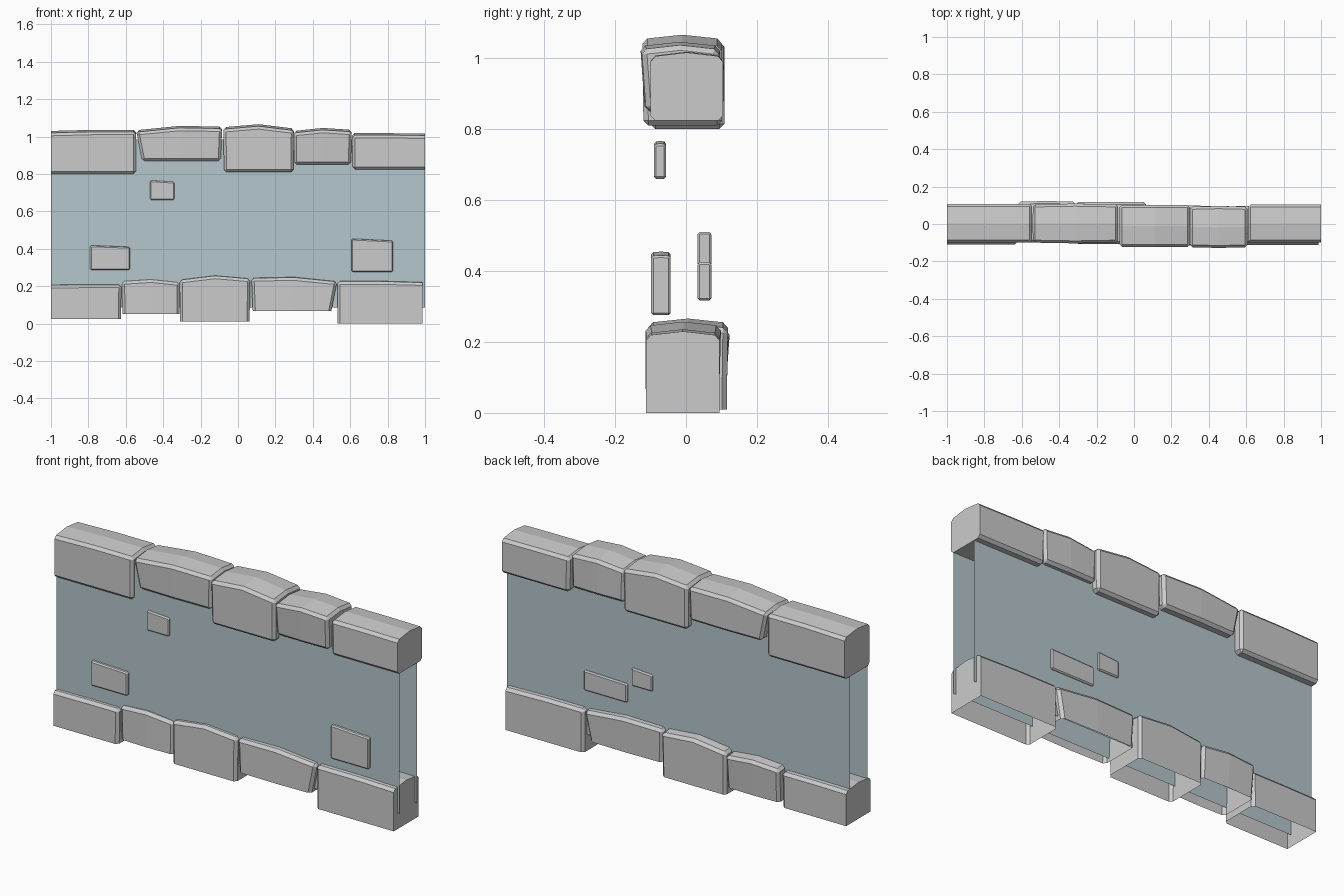
import bpy, bmesh, math

if "Cube" in bpy.data.objects:
    bpy.data.objects.remove(bpy.data.objects["Cube"])


def material(name, rgb):
    m = bpy.data.materials.new(name)
    m.diffuse_color = (*rgb, 1)
    m.use_nodes = True
    m.node_tree.nodes["Principled BSDF"].inputs["Base Color"].default_value = m.diffuse_color
    return m


STONE = material("grey stone", (0.60, 0.60, 0.60))
PANEL = material("blue grey plaster", (0.46, 0.57, 0.61))


def finish(bm, name, mat):
    me = bpy.data.meshes.new(name)
    bm.to_mesh(me)
    bm.free()
    me.materials.append(mat)
    ob = bpy.data.objects.new(name, me)
    bpy.context.collection.objects.link(ob)
    return ob


def stone(name, xt, xb, zb, zt, front, back, dome=0.012, bulge=0.004,
          chamfer=0.014, cut_x=None, base_copy=False):
    """Lofted block: three sections along x, each a five-point profile.
    xt / xb: x range at top / bottom, zt: ridge heights left, middle, right,
    front: y of the front face at top and bottom."""
    bm = bmesh.new()
    rows = []
    for i in range(3):
        t = i / 2
        x_top = xt[0] + (xt[1] - xt[0]) * t
        x_bot = xb[0] + (xb[1] - xb[0]) * t
        b = bulge if i == 1 else 0
        ym = (front[0] + back) / 2
        prof = [(x_bot, front[1] - b, zb), (x_bot, back + b, zb),
                (x_top, back + b, zt[i] - dome), (x_top, ym, zt[i]),
                (x_top, front[0] - b, zt[i] - dome)]
        rows.append([bm.verts.new(p) for p in prof])
    bottoms = []
    for a, c in zip(rows, rows[1:]):
        for k in range(5):
            f = bm.faces.new((a[k], a[(k + 1) % 5], c[(k + 1) % 5], c[k]))
            if k == 0:
                bottoms.append(f)
    bm.faces.new(rows[0])
    bm.faces.new(rows[2])
    bmesh.ops.recalc_face_normals(bm, faces=bm.faces[:])
    # foundation stones are open underneath
    if base_copy:
        bmesh.ops.delete(bm, geom=bottoms, context='FACES')
    # chamfer the hard edges, except around the cut end of the wall
    edges = [e for e in bm.edges if e.is_manifold
             and e.calc_face_angle(0) > 0.6
             and not (cut_x is not None
                      and all(abs(v.co.x - cut_x) < 1e-4 for v in e.verts))]
    bmesh.ops.bevel(bm, geom=edges, offset=chamfer, segments=1,
                    affect='EDGES', clamp_overlap=True)
    # the lower row is the upper row turned half round
    if base_copy:
        for v in bm.verts:
            x, y, z = v.co
            v.co = (max(-1.0, -x - 0.013), -y - 0.005, z - 0.8)
    return finish(bm, name, STONE)


# coping stones and the matching foundation stones
course = [
    dict(xt=(-1, -.545), xb=(-1, -.545), zb=.80, zt=(1.03, 1.036, 1.036),
         front=(-.10, -.10), back=.108, cut_x=-1, bulge=0),
    dict(xt=(-.543, -.085), xb=(-.512, -.092), zb=.868,
         zt=(1.034, 1.057, 1.053), front=(-.10, -.095), back=.105),
    dict(xt=(-.078, .299), xb=(-.075, .297), zb=.81,
         zt=(1.05, 1.066, 1.043), front=(-.123, -.12), back=.102, bulge=0),
    dict(xt=(.298, .608), xb=(.3, .604), zb=.85,
         zt=(1.03, 1.046, 1.036), front=(-.125, -.112), back=.092),
    dict(xt=(.61, 1), xb=(.613, 1), zb=.824, zt=(1.018, 1.018, 1.016),
         front=(-.10, -.10), back=.104, cut_x=1, bulge=0),
]
for i, spec in enumerate(course):
    stone(f"coping_stone_{i + 1}", **spec)
    stone(f"foundation_stone_{i + 1}", base_copy=True, **spec)

# single stones showing in the plaster: x range, z bottom, z top left/right, y range
singles = [
    ((-.47, -.34), .66, (.767, .759), (-.09, -.056)),
    ((-.79, -.578), .287, (.419, .411), (-.098, -.045)),
    ((.607, .829), .276, (.455, .444), (-.098, -.043)),
    ((.295, .547), .317, (.418, .425), (.032, .072)),
    ((.148, .27), .415, (.503, .511), (.032, .072)),
]
for i, (x, zb, (zl, zr), y) in enumerate(singles):
    stone(f"wall_stone_{i + 1}", x, x, zb, (zl, (zl + zr) / 2, zr),
          (y[0], y[0]), y[1], dome=0.002, bulge=0, chamfer=0.006)

# thin plaster sheets on both sides
for name, y, order in (("front_panel", -.082, 1), ("back_panel", .063, -1)):
    bm = bmesh.new()
    corners = [(-1, y, .085), (1, y, .085), (1, y, .985), (-1, y, .985)]
    bm.faces.new([bm.verts.new(c) for c in corners[::order]])
    finish(bm, name, PANEL)
